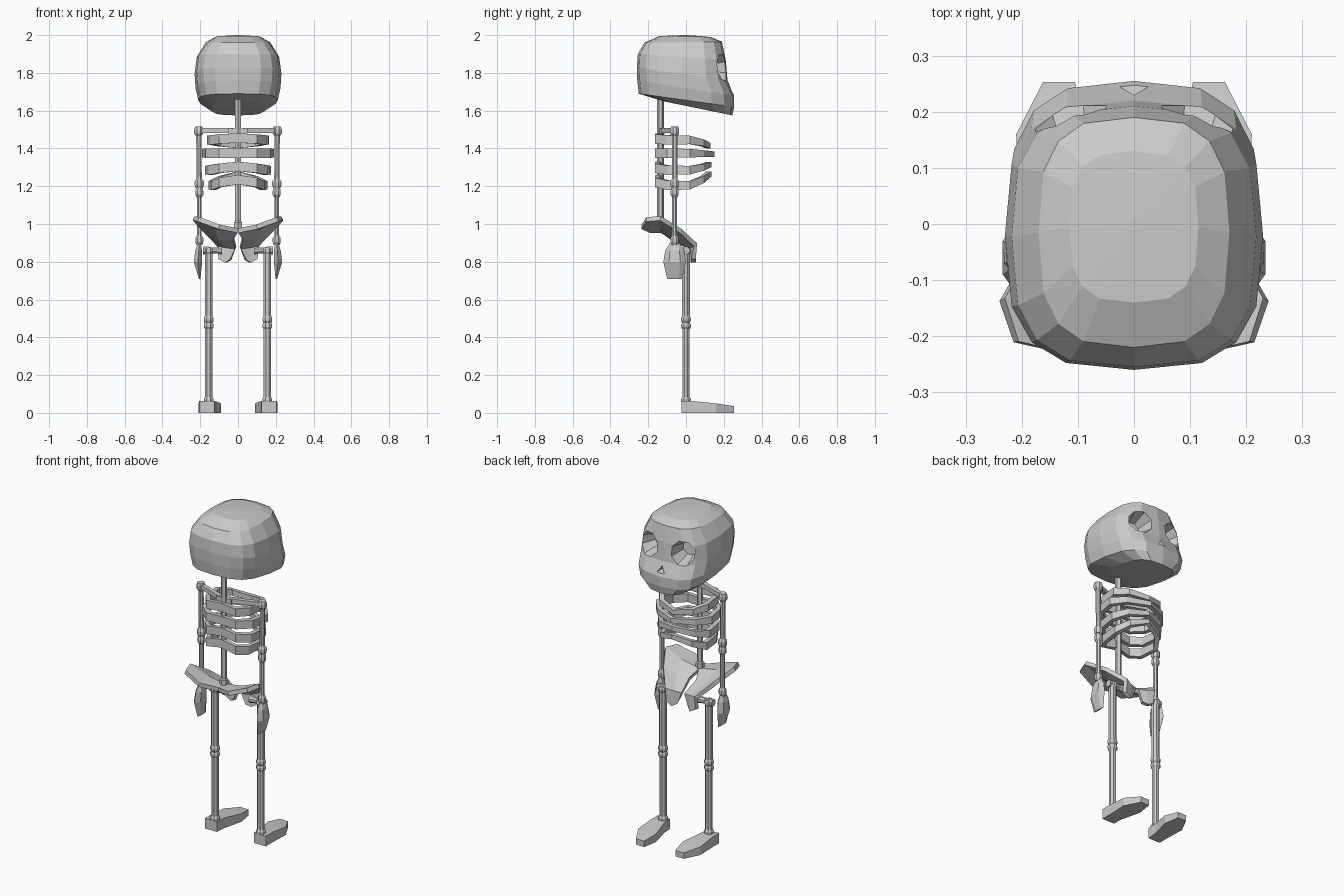
import bpy, bmesh, math
from mathutils import Vector

if "Cube" in bpy.data.objects:
    bpy.data.objects.remove(bpy.data.objects["Cube"])


def make(name, verts, faces):
    me = bpy.data.meshes.new(name)
    bm = bmesh.new()
    vs = [bm.verts.new(v) for v in verts]
    for f in faces:
        bm.faces.new([vs[i] for i in f])
    bmesh.ops.recalc_face_normals(bm, faces=bm.faces)
    bm.to_mesh(me)
    bm.free()
    ob = bpy.data.objects.new(name, me)
    bpy.context.collection.objects.link(ob)
    return ob


def loft(name, rings):
    """Skin a list of equal-length rings and cap both ends."""
    n = len(rings[0])
    faces = [(r * n + i, r * n + (i + 1) % n, (r + 1) * n + (i + 1) % n, (r + 1) * n + i)
             for r in range(len(rings) - 1) for i in range(n)]
    faces += [tuple(range(n)), tuple(range((len(rings) - 1) * n, len(rings) * n))]
    return make(name, [v for r in rings for v in r], faces)


def rod(name, a, b, stations, sides=8):
    """Faceted rod from a to b; stations are (fraction, radius)."""
    a, b = Vector(a), Vector(b)
    q = (b - a).to_track_quat('Z', 'Y')
    rings = []
    for t, r in stations:
        rings.append([a.lerp(b, t) + q @ Vector((r * math.cos(k), r * math.sin(k), 0))
                      for k in (2 * math.pi * (i + .5) / sides for i in range(sides))])
    return loft(name, rings)


def bone(name, a, b, r, knob, size=0.05):
    """Shaft with a swollen knob on each end."""
    L = (Vector(b) - Vector(a)).length
    s = size / L
    return rod(name, a, b, [(0, knob * .8), (s * .3, knob), (s * .7, knob), (s, r),
                            (1 - s, r), (1 - s * .7, knob), (1 - s * .3, knob), (1, knob * .8)])


def spow(c, p):
    return math.copysign(abs(c) ** p, c)


# Skull: tilted superellipse rings (z back, z front, y back, y front, half width)
levels = [(1.65, 1.575, -.12, .245, .14), (1.69, 1.62, -.25, .255, .21),
          (1.76, 1.68, -.258, .255, .225), (1.83, 1.76, -.26, .22, .23),
          (1.90, 1.87, -.255, .21, .218), (1.96, 1.965, -.22, .19, .17),
          (1.995, 1.99, -.14, .13, .115)]
rings = []
for zb, zf, yb, yf, w in levels:
    ring = []
    for i in range(16):
        a = math.pi * i / 8
        s = spow(math.sin(a), .667)
        ring.append((w * spow(math.cos(a), .667), (yb + yf) / 2 + (yf - yb) / 2 * s,
                     (zb + zf) / 2 + (zf - zb) / 2 * s))
    rings.append(ring)
rings.append([(x * .1, y * .1, 2.0) for x, y, z in rings[-1]])
skull = loft("skull", rings)

# Eye sockets and nose opening
cutters = [rod("socket_cutter", (s * .10, .10, 1.825), (s * .135, .30, 1.835),
               [(0, .045), (1, .105)]) for s in (1, -1)]
nose = [[(x * k, y, 1.715 + z * k) for x, z in ((-.03, -.02), (.03, -.02), (0, .03))]
        for y, k in ((.2, .5), (.3, 1.3))]
cutters.append(loft("nose_cutter", nose))
for c in cutters:
    c.hide_render = True
    m = skull.modifiers.new("cut", 'BOOLEAN')
    m.operation, m.solver, m.object = 'DIFFERENCE', 'EXACT', c
bpy.context.view_layer.update()
dg = bpy.context.evaluated_depsgraph_get()
carved = bpy.data.meshes.new_from_object(skull.evaluated_get(dg))
skull.modifiers.clear()
skull.data = carved
for c in cutters:
    bpy.data.objects.remove(c)

# Spine with a small base block
rod("spine", (0, -.135, .98), (0, -.135, 1.69),
    [(0, .024), (.04, .024), (.05, .018), (1, .018)], 6)
rod("upper_vertebra", (-.05, -.125, 1.492), (.05, -.125, 1.492), [(0, .02), (1, .02)], 4)

# Ribs: half width, z at back, side, front, and front reach
for n, (w, zb, zs, zf, yf) in enumerate([(.165, 1.455, 1.445, 1.415, .13),
                                         (.19, 1.375, 1.375, 1.37, .15),
                                         (.175, 1.305, 1.285, 1.315, .135),
                                         (.155, 1.235, 1.205, 1.265, .135)]):
    half = [(0, -.16, zb, .05), (.1, -.165, (zb + zs) / 2, .05), (w * .9, -.1, zs, .05),
            (w, .02, zs, .045), (w * .68, .095, (zs + zf) / 2, .036), (0, yf, zf, .028)]
    loop = half + [(-x, y, z, h) for x, y, z, h in half[-2:0:-1]]
    secs = []
    for x, y, z, h in loop:
        k = 1 - .028 / math.hypot(x, y)
        secs.append([(x, y, z - h / 2), (x, y, z + h / 2),
                     (x * k, y * k, z + h / 2), (x * k, y * k, z - h / 2)])
    N = len(secs)
    make(f"rib_{n + 1}", [v for s in secs for v in s],
         [(i * 4 + j, i * 4 + (j + 1) % 4, (i + 1) % N * 4 + (j + 1) % 4, (i + 1) % N * 4 + j)
          for i in range(N) for j in range(4)])

# Pelvis: one sloping plate per side, thickened
plate = [[(0, -.19, .965), (.10, -.235, .985), (.21, -.21, 1.025)],
         [(0, -.13, .965), (.12, -.13, .985), (.235, -.135, 1.03)],
         [(.025, -.07, .925), (.10, -.06, .925), (.175, -.03, .965)],
         [(.012, .02, .875), (.06, .03, .88), (.105, .05, .89)],
         [(.04, .02, .81), (.065, .04, .795), (.10, .04, .815)]]

for side, s in (("right", 1), ("left", -1)):
    def P(x, y, z):
        return (s * x, y, z)

    hip = make(side + "_pelvis", [P(*v) for row in plate for v in row],
               [(r * 3 + c, r * 3 + c + 1, r * 3 + c + 4, r * 3 + c + 3)
                for r in range(4) for c in range(2)])
    m = hip.modifiers.new("thickness", 'SOLIDIFY')
    m.thickness, m.offset = .025, 0

    # Shoulder bar and arm
    rod(side + "_shoulder_bar", P(.03, -.125, 1.495), P(.205, -.062, 1.495),
        [(0, .018), (1, .018)], 4)
    bone(side + "_upper_arm", P(.208, -.06, 1.515), P(.205, -.06, 1.19), .015, .026)
    bone(side + "_forearm", P(.205, -.06, 1.19), P(.205, -.06, .89), .014, .023)

    # Hand: flat six-sided paddle (z, x centre, half x, y back, y front)
    hand = []
    for z, cx, hx, yb, yf in ((.90, .205, .008, -.085, -.035), (.86, .208, .018, -.11, -.01),
                              (.80, .212, .022, -.12, .0), (.71, .203, .004, -.10, -.02)):
        ym, d = (yb + yf) / 2, (yf - yb) / 4
        hand.append([P(cx, yb, z), P(cx + hx, ym - d, z), P(cx + hx, ym + d, z),
                     P(cx, yf, z), P(cx - hx, ym + d, z), P(cx - hx, ym - d, z)])
    loft(side + "_hand", hand)

    # Leg
    rod(side + "_hip_joint", P(.085, 0, .86), P(.185, 0, .86),
        [(0, .024), (.25, .018), (.6, .018), (.7, .022), (1, .022)])
    bone(side + "_thigh", P(.155, 0, .875), P(.155, 0, .478), .022, .028, .035)
    bone(side + "_shin", P(.155, 0, .478), P(.155, 0, .05), .021, .028, .035)

    # Foot: cross-sections from heel to toe (y, x inner, x outer, height)
    loft(side + "_foot", [[P(a, y, 0), P(b, y, 0), P(b, y, h), P(a, y, h)]
                          for y, a, b, h in ((-.025, .125, .205, .062), (.04, .12, .205, .062),
                                             (.16, .09, .21, .05), (.253, .105, .162, .036))])
